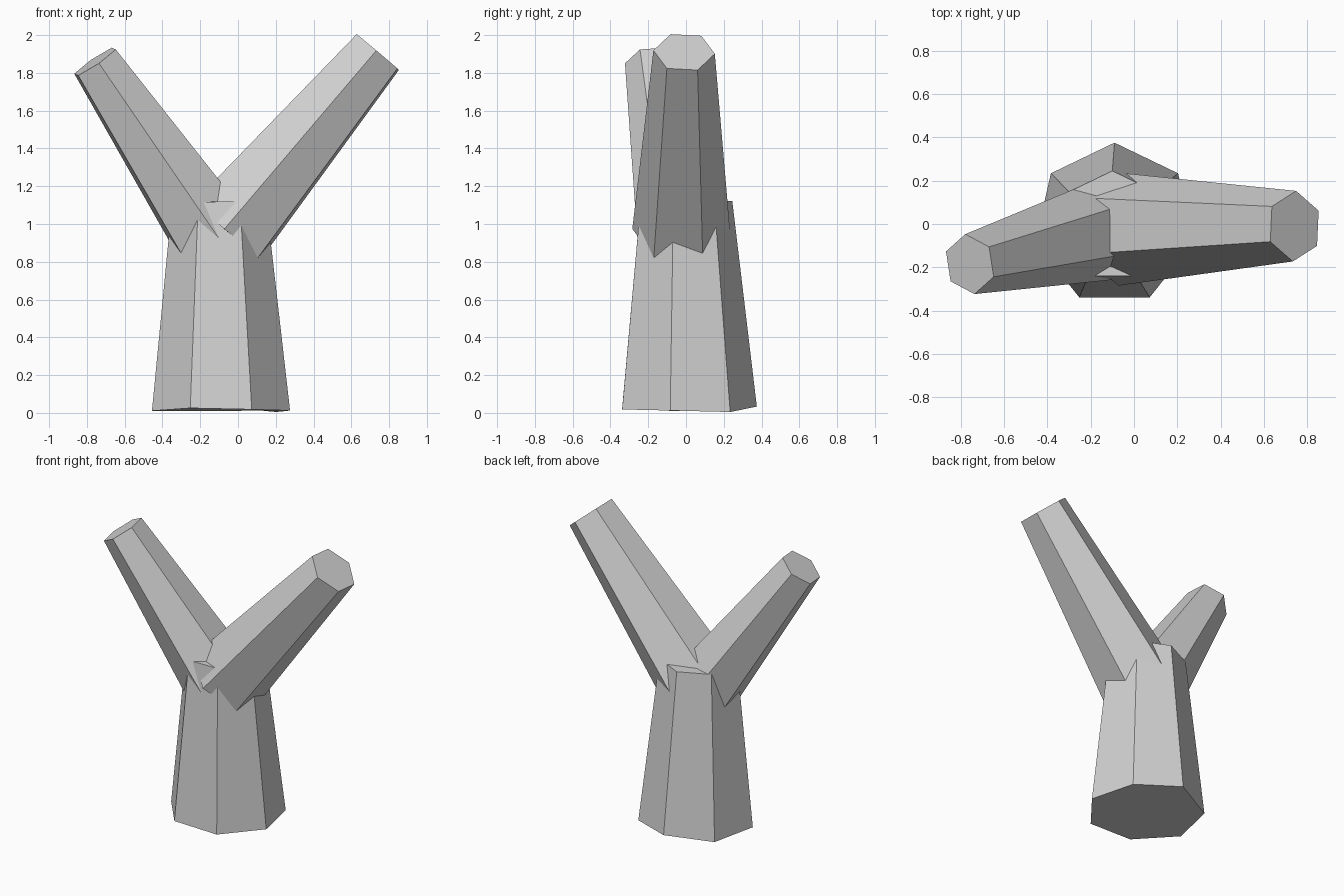
import bpy
import bmesh
import math
from mathutils import Vector

cube = bpy.data.objects.get("Cube")
if cube:
    bpy.data.objects.remove(cube, do_unlink=True)

GREY = (0.64, 0.64, 0.64, 1.0)
grey = bpy.data.materials.new("plain_grey")
grey.use_nodes = True
grey.diffuse_color = GREY
grey.node_tree.nodes["Principled BSDF"].inputs["Base Color"].default_value = GREY


def limb(name, start, end, r_start, r_end, sides, turn=0.0, lift=None):
    """Closed, tapered, flat-sided prism running from start to end."""
    start, end = Vector(start), Vector(end)
    axis = (end - start).normalized()
    u = Vector((0, 1, 0))
    u = (u - axis * u.dot(axis)).normalized()
    v = axis.cross(u)

    bm = bmesh.new()
    rings = []
    for centre, radius in ((start, r_start), (end, r_end)):
        ring = []
        for i in range(sides):
            a = math.tau * i / sides + math.radians(turn)
            ring.append(bm.verts.new(centre + (u * math.cos(a) + v * math.sin(a)) * radius))
        rings.append(ring)
    low, high = rings
    for vert, dz in zip(low, lift or []):
        vert.co.z += dz

    for i in range(sides):
        j = (i + 1) % sides
        bm.faces.new((low[i], low[j], high[j], high[i]))
    bm.faces.new(low[::-1])
    bm.faces.new(high)
    bmesh.ops.recalc_face_normals(bm, faces=bm.faces)

    mesh = bpy.data.meshes.new(name)
    bm.to_mesh(mesh)
    bm.free()
    mesh.materials.append(grey)
    obj = bpy.data.objects.new(name, mesh)
    bpy.context.collection.objects.link(obj)
    return obj


# Seven-sided trunk with a slightly uneven foot
limb("trunk", (-0.09, 0, 0), (-0.1, -0.01, 1.12), 0.375, 0.255, 7,
     lift=(0.03, 0.01, 0.015, 0.03, 0.02, 0.01, 0))

# Two six-sided branches that fork out of the trunk
limb("left_branch", (-0.06, -0.025, 0.96), (0.74, -0.01, 1.91), 0.26, 0.163, 6, turn=-4)
limb("right_branch", (-0.13, -0.025, 0.93), (-0.757, -0.185, 1.86), 0.235, 0.14, 6, turn=5)
